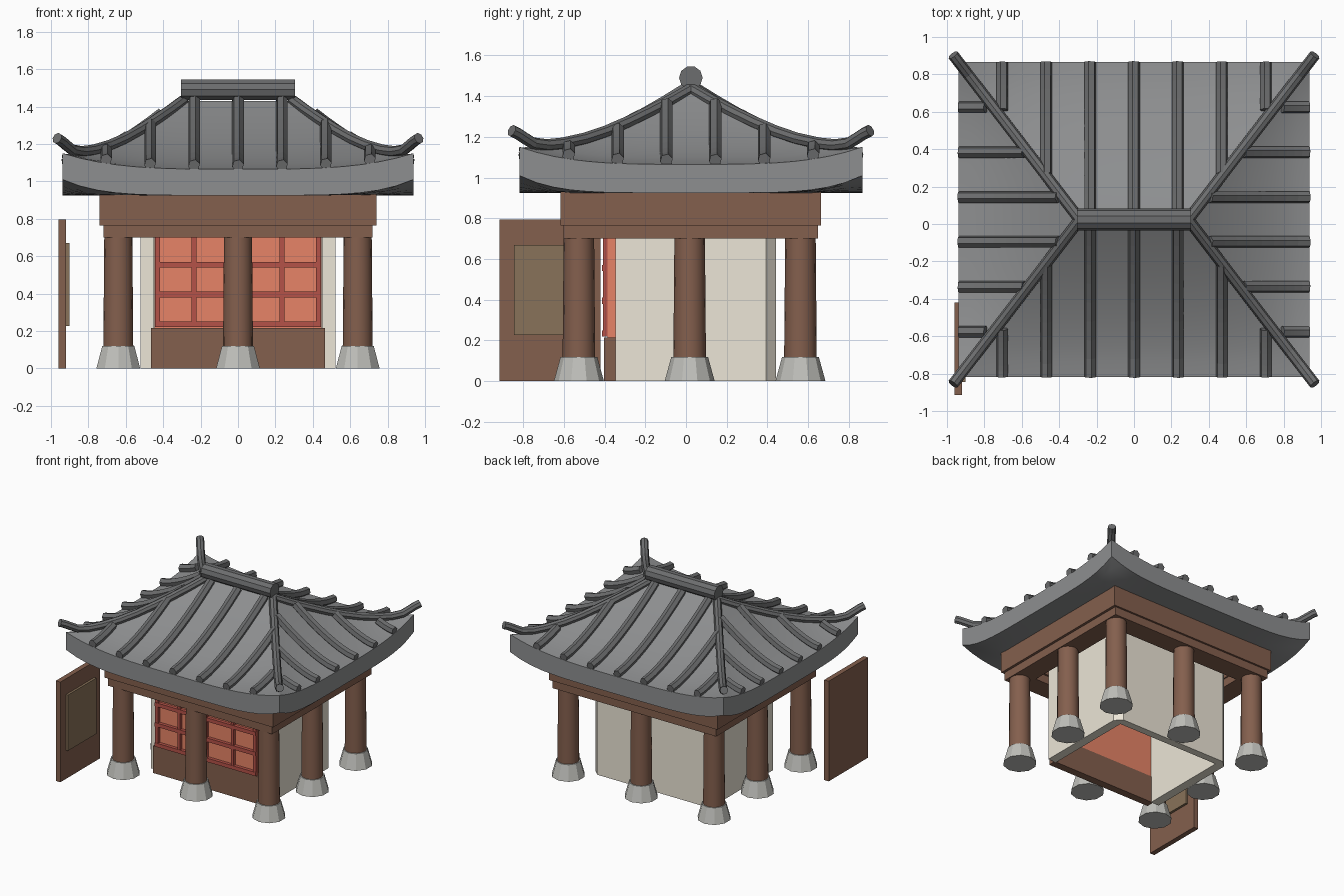
import bpy, bmesh, math
from mathutils import Vector

if "Cube" in bpy.data.objects:
    bpy.data.objects.remove(bpy.data.objects["Cube"])

CY = 0.024                      # centre of the pavilion in y
EX, EY, RX = 0.938, 0.842, 0.30  # eave half sizes, ridge half length
EAVE, TOP, LIFT = 1.065, 1.43, 0.085


def mat(name, r, g, b):
    m = bpy.data.materials.new(name)
    m.diffuse_color = (r, g, b, 1)
    m.use_nodes = True
    m.node_tree.nodes["Principled BSDF"].inputs["Base Color"].default_value = m.diffuse_color
    return m


TILE = mat("roof_grey", .27, .275, .28)
RIB = mat("ridge_grey", .15, .153, .156)
WOOD = mat("brown_wood", .23, .115, .075)
CREAM = mat("cream_plaster", .84, .79, .68)
ORANGE = mat("orange_panel", .80, .23, .135)
RED = mat("red_lattice", .46, .085, .065)
OLIVE = mat("olive_panel", .25, .17, .10)
STONE = mat("stone", .52, .52, .49)


def finish(name, bm, m, smooth=None):
    bmesh.ops.recalc_face_normals(bm, faces=bm.faces)
    me = bpy.data.meshes.new(name)
    bm.to_mesh(me)
    bm.free()
    o = bpy.data.objects.new(name, me)
    bpy.context.collection.objects.link(o)
    me.materials.append(m)
    if smooth:
        bpy.ops.object.select_all(action='DESELECT')
        o.select_set(True)
        bpy.context.view_layer.objects.active = o
        bpy.ops.object.shade_smooth_by_angle(angle=math.radians(smooth))
    return o


def box(name, x0, x1, y0, y1, z0, z1, m):
    bm = bmesh.new()
    bmesh.ops.create_cube(bm, size=1)
    for v in bm.verts:
        v.co = ((x0 + x1) / 2 + v.co.x * (x1 - x0),
                (y0 + y1) / 2 + v.co.y * (y1 - y0),
                (z0 + z1) / 2 + v.co.z * (z1 - z0))
    return finish(name, bm, m)


def prism(name, outline, z0, z1, m):
    bm = bmesh.new()
    face = bm.faces.new([bm.verts.new((x, y, z0)) for x, y in outline])
    new = bmesh.ops.extrude_face_region(bm, geom=[face])["geom"]
    for v in new:
        if isinstance(v, bmesh.types.BMVert):
            v.co.z = z1
    return finish(name, bm, m)


def cone(name, x, y, z0, z1, r0, r1, n, m, smooth=None):
    bm = bmesh.new()
    bmesh.ops.create_cone(bm, cap_ends=True, segments=n, radius1=r0, radius2=r1, depth=z1 - z0)
    bmesh.ops.translate(bm, verts=bm.verts, vec=(x, y, (z0 + z1) / 2))
    return finish(name, bm, m, smooth)


def tube(name, pts, r, n, m, turn=0.0):
    """Sweep an n-sided section along a path that lies in a vertical plane."""
    bm = bmesh.new()
    pts = [Vector(p) for p in pts]
    rings = []
    for i, p in enumerate(pts):
        t = (pts[min(i + 1, len(pts) - 1)] - pts[max(i - 1, 0)]).normalized()
        side = t.cross(Vector((0, 0, 1))).normalized()
        up = side.cross(t)
        rings.append([bm.verts.new(p + r * (side * math.cos(a) + up * math.sin(a)))
                      for a in (turn + 2 * math.pi * k / n for k in range(n))])
    for a, b in zip(rings, rings[1:]):
        for k in range(n):
            bm.faces.new((a[k], a[(k + 1) % n], b[(k + 1) % n], b[k]))
    bm.faces.new(rings[0])
    bm.faces.new(rings[-1])
    return finish(name, bm, m)


# Roof shape: u runs along an eave (-1..1), s from eave (0) to ridge (1)
def half(s):
    return EX - (EX - RX) * s, EY * (1 - s)


def plan(side, u, s):
    hx, hy = half(s)
    x, y = [(u * hx, -hy), (hx, u * hy), (-u * hx, hy), (-hx, -u * hy)][side]
    return x, y + CY


def top_z(u, s):
    return EAVE + (TOP - EAVE) * s ** 1.5 + LIFT * abs(u) ** 3.5 * (1 - s) ** 3


def under_z(u, s):
    return 0.925 + LIFT * abs(u) ** 5 * (1 - s / 0.3) ** 2


# Roof body: underside, fascia and curved top in one closed shell
bm = bmesh.new()
NU = 20
rows = [(s, under_z) for s in (.3, .2, .1, 0)] + [(k / 10, top_z) for k in range(11)]
for side in range(4):
    grid = [[bm.verts.new((*plan(side, u, s), f(u, s)))
             for u in (2 * k / NU - 1 for k in range(NU + 1))] for s, f in rows]
    for a, b in zip(grid, grid[1:]):
        for k in range(NU):
            bm.faces.new((a[k], a[k + 1], b[k + 1], b[k]))
bmesh.ops.remove_doubles(bm, verts=bm.verts, dist=1e-4)
bmesh.ops.dissolve_degenerate(bm, edges=bm.edges, dist=1e-4)
bmesh.ops.holes_fill(bm, edges=[e for e in bm.edges if e.is_boundary], sides=0)
finish("roof", bm, TILE, 30)

# Tile ribs on the four slopes
for side in range(4):
    long_side = side % 2 == 0
    offs = [.235 * k for k in range(-3, 4)] if long_side else [.12 * k for k in (-5, -3, -1, 1, 3, 5)]
    for d in offs:
        smax = (EX - abs(d)) / (EX - RX) if long_side else 1 - abs(d) / EY
        smax = min(.97, smax - (.06 if smax < .4 else .02))
        pts = []
        for k in range(9):
            s = smax * k / 8
            u = d / half(s)[0 if long_side else 1]
            pts.append((*plan(side, u, s), top_z(u, s) + .02))
        tube("tile_rib", pts, .032, 6, RIB, math.pi / 12)

# Hip ridges with upturned tips
for sx in (-1, 1):
    for sy in (-1, 1):
        pts = []
        for t in (0, .12, .25, .37, .5, .62, .75, .84, .92, .97, 1.01, 1.045):
            z = top_z(1, max(0, 1 - t)) + min(.02, .005 + .05 * t) + max(0, t - .9) * .42
            pts.append((sx * (RX - .01 + (EX - RX + .01) * t), CY + sy * EY * t, z))
        tube("hip_ridge", pts, .03, 8, RIB)

# Main ridge
tube("main_ridge", [(-.305, CY, 1.49), (.305, CY, 1.49)], .058, 10, RIB)

# Beam rings: upper and lower
for name, hx, hy, w, z0, z1 in (("upper_beam", .74, .64, .19, .765, .935),
                                ("lower_beam", .72, .625, .16, .70, .765)):
    for s in (-1, 1):
        xa, xb = sorted((s * hx, s * (hx - w)))
        ya, yb = sorted((s * hy, s * (hy - w)))
        box(name + "_side", xa, xb, CY - hy, CY + hy, z0, z1, WOOD)
        box(name + "_long", -hx + w, hx - w, CY + ya, CY + yb, z0, z1, WOOD)

# Eight columns on stone bases
for i in (-1, 0, 1):
    for j in (-1, 0, 1):
        if i or j:
            x, y = i * .64, CY - .006 + j * .544
            cone("column_base", x, y, 0, .12, .123, .09, 10, STONE)
            cone("column", x, y, .12, .70, .08, .075, 16, WOOD, 40)

# Room walls: U-shaped with chamfered back corners, open below
right = [(.45, -.345), (.522, -.345), (.522, .392), (.47, .443)]
left = [(-x, y) for x, y in reversed(right)]
prism("room_walls", right + left + [(-.45, .383), (.45, .383)], 0, .93, CREAM)
box("front_lintel", -.45, .45, -.345, -.28, .73, .93, CREAM)

# Front wainscot, window panel and lattice
box("wainscot", -.465, .465, -.402, -.34, 0, .215, WOOD)
box("window_panel", -.447, .447, -.386, -.34, .215, .75, ORANGE)
for x in (-.43, -.235, 0, .235, .43):
    box("lattice_upright", x - .013, x + .013, -.408, -.384, .22, .73, RED)
for z in (.235, .395, .555, .715):
    box("lattice_rail", -.443, .443, -.412, -.384, z - .015, z + .015, RED)

# Separate door leaf beside the pavilion
box("door_leaf", -.96, -.92, -.915, -.42, 0, .795, WOOD)
box("door_panel", -.922, -.902, -.845, -.49, .227, .67, OLIVE)
